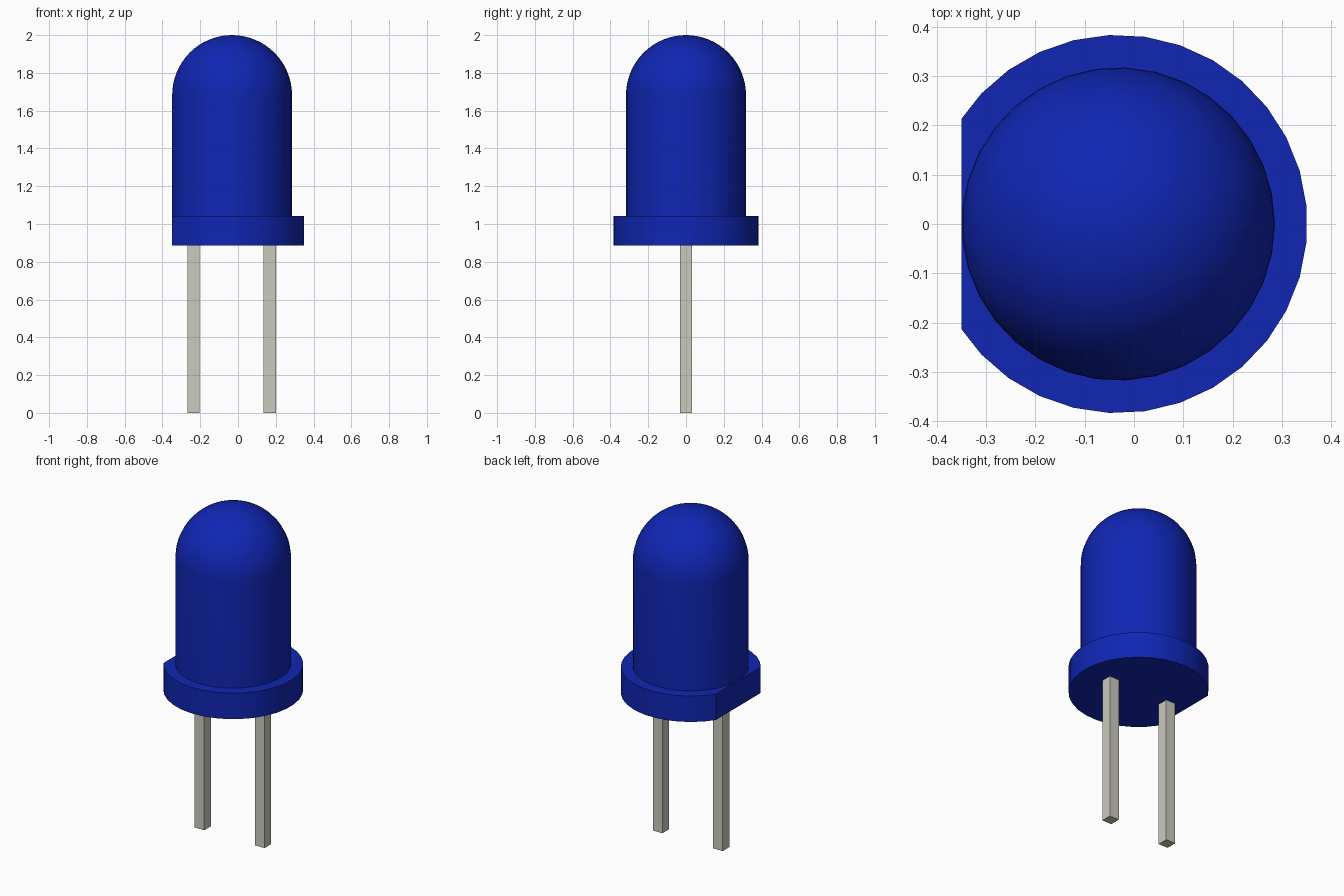
import bpy, bmesh
from math import sin, cos, pi, radians
from mathutils import Matrix, Vector

if "Cube" in bpy.data.objects:
    bpy.data.objects.remove(bpy.data.objects["Cube"])

SIDES = 33
AXIS_X = -0.032       # lens axis, shifted by the flat on the rim
FLAT_X = -0.35
RIM_LOW, RIM_TOP = 0.885, 1.042
LENS_R = 0.318


def material(name, rgb):
    mat = bpy.data.materials.new(name)
    mat.use_nodes = True
    color = (*rgb, 1)
    mat.diffuse_color = color
    mat.node_tree.nodes["Principled BSDF"].inputs["Base Color"].default_value = color
    return mat


def finish(name, bm, mat, smooth=False):
    bmesh.ops.recalc_face_normals(bm, faces=bm.faces)
    mesh = bpy.data.meshes.new(name)
    bm.to_mesh(mesh)
    bm.free()
    mesh.materials.append(mat)
    obj = bpy.data.objects.new(name, mesh)
    bpy.context.collection.objects.link(obj)
    if smooth:
        bpy.ops.object.select_all(action="DESELECT")
        obj.select_set(True)
        bpy.context.view_layer.objects.active = obj
        bpy.ops.object.shade_smooth_by_angle(angle=radians(30))
    return obj


blue = material("blue plastic", (0.005, 0.019, 0.45))
metal = material("pale metal", (0.60, 0.59, 0.52))

# Lens: straight wall and hemispherical cap, spun around the axis
bm = bmesh.new()
dome_z = 2 - LENS_R
profile = [(LENS_R, RIM_TOP)]
profile += [(LENS_R * cos(i * pi / 32), dome_z + LENS_R * sin(i * pi / 32))
            for i in range(17)]
verts = [bm.verts.new((AXIS_X + r, 0, z)) for r, z in profile]
edges = [bm.edges.new(pair) for pair in zip(verts, verts[1:])]
bmesh.ops.spin(bm, geom=verts + edges, cent=(AXIS_X, 0, 0), axis=(0, 0, 1),
               angle=2 * pi, steps=SIDES)
bmesh.ops.remove_doubles(bm, verts=bm.verts, dist=0.0005)
finish("lens", bm, blue, smooth=True)

# Base rim: short cylinder with one side cut flat
bm = bmesh.new()
place = (Matrix.Translation((AXIS_X, 0, (RIM_LOW + RIM_TOP) / 2))
         @ Matrix.Rotation(pi / SIDES, 4, "Z"))
ring = [bm.verts.new(place @ Vector((0.384 * cos(2 * pi * i / SIDES),
                                     0.384 * sin(2 * pi * i / SIDES),
                                     (RIM_LOW - RIM_TOP) / 2)))
        for i in range(SIDES)]
disc = bm.faces.new(ring)
bmesh.ops.bisect_plane(bm, geom=bm.verts[:] + bm.edges[:] + bm.faces[:],
                       plane_co=(FLAT_X, 0, 0), plane_no=(-1, 0, 0),
                       clear_outer=True)
top = bmesh.ops.extrude_face_region(bm, geom=bm.faces[:], use_keep_orig=True)
bmesh.ops.translate(bm, vec=(0, 0, RIM_TOP - RIM_LOW),
                    verts=[g for g in top["geom"] if isinstance(g, bmesh.types.BMVert)])
finish("base_rim", bm, blue, smooth=True)

# Two square leads
for name, x in (("right_lead", -0.236), ("left_lead", 0.168)):
    bm = bmesh.new()
    bmesh.ops.create_cube(bm, size=1, matrix=Matrix.Translation((x, 0, RIM_LOW / 2))
                          @ Matrix.Diagonal((0.064, 0.064, RIM_LOW, 1)))
    finish(name, bm, metal)
